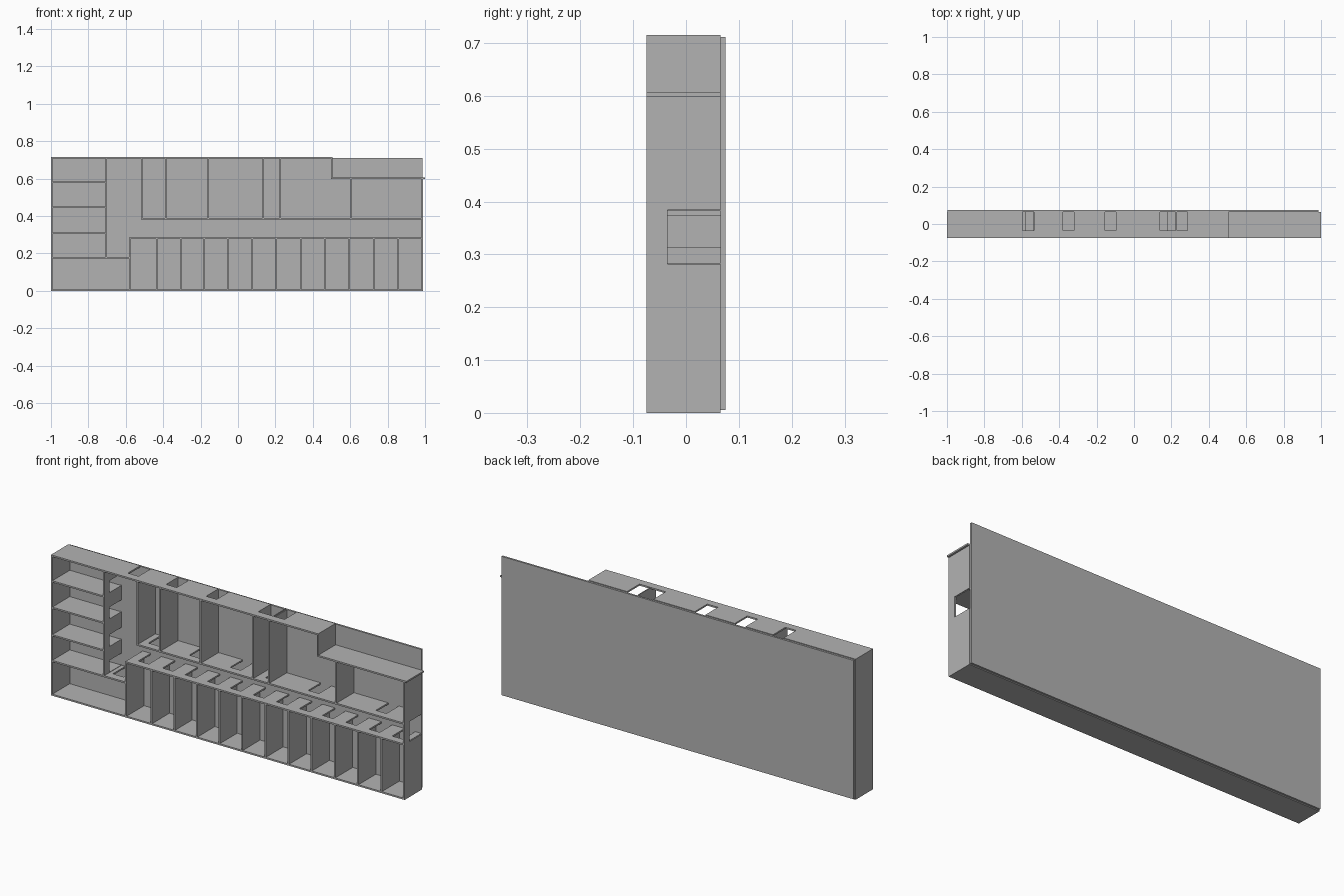
import bpy
import bmesh
from mathutils import Vector

if "Cube" in bpy.data.objects:
    bpy.data.objects.remove(bpy.data.objects["Cube"])

FRONT, LINTEL, BACK = -0.075, -0.035, 0.065   # depths of wall front, opening front, wall back
T = 0.008                                      # wall thickness
DOOR = 0.06
TOP, BOTTOM = 0.711, 0.004
LEFT_END, RIGHT_END = -0.996, 0.986

grey = bpy.data.materials.new("plain grey")
grey.use_nodes = True
grey.diffuse_color = (0.45, 0.45, 0.45, 1)
grey.node_tree.nodes["Principled BSDF"].inputs["Base Color"].default_value = (0.45, 0.45, 0.45, 1)


def extrude_outline(name, points, direction):
    """Solid made by extruding a closed outline."""
    bm = bmesh.new()
    face = bm.faces.new([bm.verts.new(p) for p in points])
    new = bmesh.ops.extrude_face_region(bm, geom=[face])["geom"]
    verts = [g for g in new if isinstance(g, bmesh.types.BMVert)]
    bmesh.ops.translate(bm, verts=verts, vec=Vector(direction))
    bmesh.ops.recalc_face_normals(bm, faces=bm.faces[:])
    mesh = bpy.data.meshes.new(name)
    bm.to_mesh(mesh)
    bm.free()
    mesh.materials.append(grey)
    obj = bpy.data.objects.new(name, mesh)
    bpy.context.collection.objects.link(obj)
    return obj


def wall(name, axis, level, start, end, doors=()):
    """Wall along x or z at a level, with openings cut in from the back panel."""
    outline = [(start, BACK), (start, FRONT), (end, FRONT), (end, BACK)]
    for a, b in sorted(doors, reverse=True):
        outline += [(b, BACK), (b, LINTEL), (a, LINTEL), (a, BACK)]
    low = level - T / 2
    if axis == "x":
        return extrude_outline(name, [(u, y, low) for u, y in outline], (0, 0, T))
    return extrude_outline(name, [(low, y, u) for u, y in outline], (T, 0, 0))


def centred(*centres):
    return [(c - DOOR / 2, c + DOOR / 2) for c in centres]


# Back panel
extrude_outline("back_panel",
                [(LEFT_END, BACK, 0.005), (RIGHT_END, BACK, 0.005),
                 (RIGHT_END, BACK, TOP), (LEFT_END, BACK, TOP)], (0, 0.01, 0))

# Outer walls
h = T / 2
wall("bottom_wall", "x", BOTTOM, -1, RIGHT_END + h)
wall("top_wall", "x", TOP, -1, 0.5 + h,
     centred(-0.565, -0.35, -0.125, 0.256) + [(0.139, 0.221)])
wall("outer_right_wall", "z", LEFT_END, BOTTOM, TOP)
wall("outer_left_wall", "z", RIGHT_END, BOTTOM, 0.602, [(0.282, 0.384)])
wall("recess_floor", "x", 0.602, 0.5 - h, 1.0)
wall("recess_side", "z", 0.5, 0.602, TOP)

# Side rooms stacked at one end
stack = [0.176, 0.307, 0.447, 0.581]
for z in stack[1:]:
    wall("side_room_divider", "x", z, LEFT_END, -0.704)
wall("side_room_front", "z", -0.704, stack[0], TOP,
     [(z + 0.006, z + 0.006 + DOOR) for z in stack])
wall("side_room_base", "x", stack[0], LEFT_END, -0.578, centred(-0.65))

# Lower row of rooms
lower = [-0.578, -0.435, -0.307, -0.18, -0.054, 0.075, 0.205, 0.336, 0.464, 0.596, 0.726, 0.858]
for x in lower:
    wall("lower_room_divider", "z", x, BOTTOM, 0.28)
wall("lower_corridor_wall", "x", 0.28, lower[0] - h, RIGHT_END,
     centred(*[(a + b) / 2 for a, b in zip(lower, lower[1:] + [RIGHT_END])]))

# Upper row of rooms
upper = [-0.515, -0.387, -0.159, 0.135, 0.225, 0.603]
for x in upper:
    wall("upper_room_divider", "z", x, 0.386, 0.602 if x > 0.5 else TOP)
wall("upper_corridor_wall", "x", 0.386, upper[0] - h, RIGHT_END,
     centred(-0.45, -0.22, 0.01, 0.45, 0.83) + [(0.179, 0.221)])
